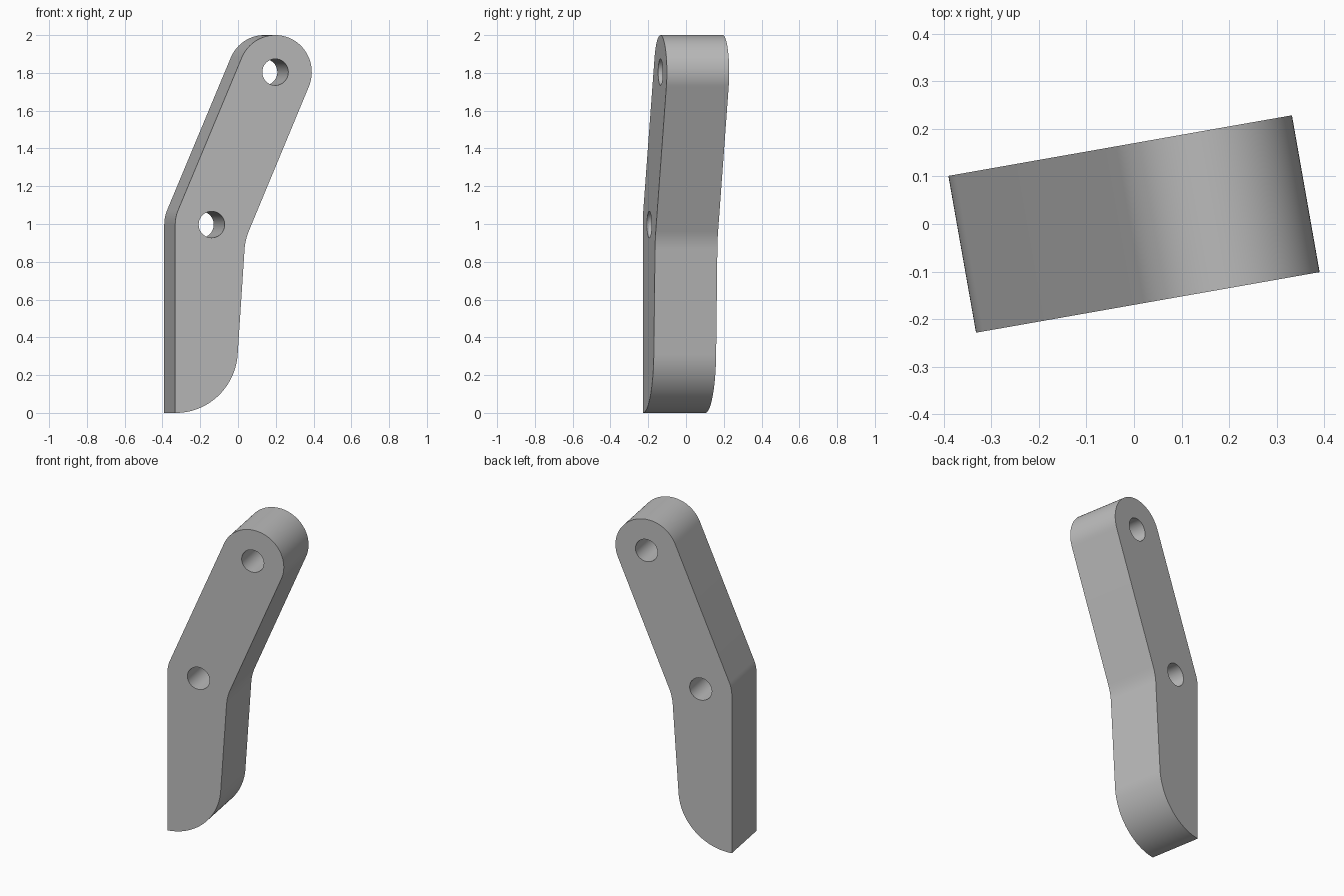
import bpy
import bmesh
from math import radians, atan2, pi, tau
from mathutils import Vector

if "Cube" in bpy.data.objects:
    bpy.data.objects.remove(bpy.data.objects["Cube"])

THICKNESS = 0.335
LOWER, UPPER = Vector((-0.171, 0.997)), Vector((0.171, 1.804))
END_RADIUS, HOLE_RADIUS = 0.196, 0.07


def arc(center, radius, start, end, steps):
    """Points on an arc, both ends included."""
    return [center + Vector((radius, 0)) @ rotation(start + (end - start) * i / steps)
            for i in range(steps + 1)]


def rotation(angle):
    from mathutils import Matrix
    return Matrix.Rotation(-angle, 2)


def fillet(before, corner, after, radius, steps):
    """Round the corner between two straight edges."""
    a, b = (before - corner).normalized(), (after - corner).normalized()
    half = a.angle(b) / 2
    from math import sin
    center = corner + (a + b).normalized() * radius / sin(half)
    foot_a = corner + a * (center - corner).dot(a) - center
    foot_b = corner + b * (center - corner).dot(b) - center
    start = atan2(foot_a.y, foot_a.x)
    turn = (atan2(foot_b.y, foot_b.x) - start + pi) % tau - pi
    return arc(center, radius, start, start + turn, steps)


# Side profile: rounded top, bent neck, straight back and curved foot
axis = UPPER - LOWER
tilt = atan2(axis.y, axis.x) - pi / 2
top = arc(UPPER, END_RADIUS, tilt, tilt + pi, 48)
back_bend = arc(LOWER, END_RADIUS, tilt + pi, pi, 8)
heel = Vector((LOWER.x - END_RADIUS, 0))
toe = Vector((-0.052, 0))
neck = Vector((0.009, 0.916))
foot = fillet(heel, toe, neck, 0.333, 28)
inner_bend = fillet(toe, neck, top[0], 0.3, 8)
outline = top + back_bend + [heel] + foot + inner_bend

# Flat filled curve with two holes, extruded to the plate thickness
curve = bpy.data.curves.new("bent_lever", "CURVE")
curve.dimensions = "2D"
curve.fill_mode = "BOTH"
curve.extrude = THICKNESS / 2
holes = [arc(c, HOLE_RADIUS, 0, tau, 40)[:-1] for c in (LOWER, UPPER)]
for points in [outline] + holes:
    spline = curve.splines.new("POLY")
    spline.points.add(len(points) - 1)
    for point, p in zip(spline.points, points):
        point.co = (p.x, p.y, 0, 1)
    spline.use_cyclic_u = True

lever = bpy.data.objects.new("bent_lever", curve)
bpy.context.collection.objects.link(lever)
lever.rotation_euler = (radians(90), 0, radians(10))
bpy.ops.object.select_all(action="DESELECT")
lever.select_set(True)
bpy.context.view_layer.objects.active = lever
bpy.ops.object.convert(target="MESH")
lever = bpy.context.object

# Join the caps to the walls
bm = bmesh.new()
bm.from_mesh(lever.data)
bmesh.ops.remove_doubles(bm, verts=bm.verts, dist=0.0001)
bmesh.ops.recalc_face_normals(bm, faces=bm.faces)
bm.to_mesh(lever.data)
bm.free()
bpy.ops.object.shade_smooth_by_angle(angle=radians(30))

# Plain grey
grey = bpy.data.materials.new("grey")
grey.use_nodes = True
colour = (0.5, 0.5, 0.5, 1)
grey.diffuse_color = colour
grey.node_tree.nodes["Principled BSDF"].inputs["Base Color"].default_value = colour
lever.data.materials.clear()
lever.data.materials.append(grey)
